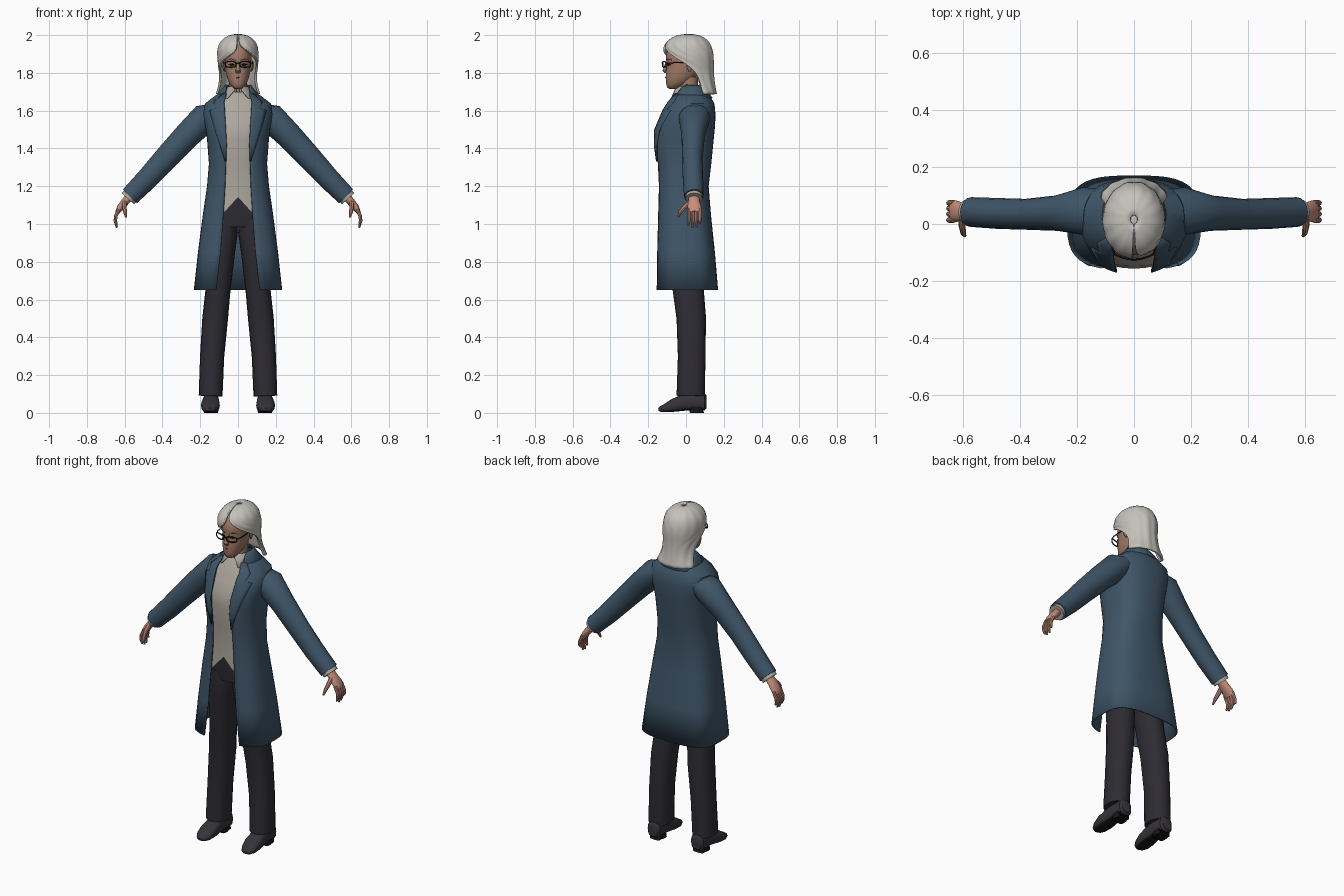
import bpy, bmesh, math
from mathutils import Vector


def material(name, rgb):
    m = bpy.data.materials.new(name)
    m.diffuse_color = (*rgb, 1)
    return m


COAT = material("slate blue cloth", (0.05, 0.092, 0.138))
PANTS = material("charcoal cloth", (0.027, 0.025, 0.033))
SHIRT = material("warm grey cloth", (0.42, 0.385, 0.34))
HAIR = material("silver hair", (0.56, 0.54, 0.50))
FACE = material("tan skin", (0.36, 0.195, 0.135))
HAND = material("pink skin", (0.56, 0.27, 0.20))
LIPS = material("dull rose", (0.27, 0.11, 0.085))
SHOE = material("dark leather", (0.036, 0.032, 0.042))
BLACK = material("black", (0.008, 0.008, 0.009))


def grid(name, rows, mat, wrap=False, cap=False, mirror=False, solid=0, sub=0):
    """Skin a list of equally long point rows."""
    bm = bmesh.new()
    vs = [[bm.verts.new(p) for p in r] for r in rows]
    n = len(rows[0])
    for a, b in zip(vs, vs[1:]):
        for i in range(n if wrap else n - 1):
            j = (i + 1) % n
            bm.faces.new((a[i], a[j], b[j], b[i]))
    if cap:
        bm.faces.new(vs[0])
        bm.faces.new(vs[-1])
    bmesh.ops.recalc_face_normals(bm, faces=bm.faces)
    me = bpy.data.meshes.new(name)
    bm.to_mesh(me)
    bm.free()
    me.materials.append(mat)
    ob = bpy.data.objects.new(name, me)
    bpy.context.collection.objects.link(ob)
    if mirror:
        ob.modifiers.new("mirror", 'MIRROR').use_mirror_merge = False
    if sub:
        ob.modifiers.new("smooth", 'SUBSURF').levels = sub
        ob.modifiers["smooth"].render_levels = sub
    if solid:
        s = ob.modifiers.new("thickness", 'SOLIDIFY')
        s.thickness, s.offset = solid, 0
    return ob


def ring(z, rx, yf, yb, n=2, right=0, left=0, seg=36, ripple=0):
    """Squared oval at height z, left open in front between two angles."""
    cy, ry, pts = (yf + yb) / 2, (yb - yf) / 2, []
    closed = right == 0 and left == 0
    for i in range(seg if closed else seg + 1):
        t = math.radians(right + (360 - right - left) * i / seg)
        s, c = math.sin(t), math.cos(t)
        k = 1 + ripple * math.cos(13 * t)
        pts.append((rx * k * math.copysign(abs(s) ** (2 / n), s),
                    cy - ry * k * math.copysign(abs(c) ** (2 / n), c), z))
    return pts


def tube(name, path, mat, side=(0, 1, 0), seg=16, n=2, mirror=True):
    """Path points are (x, y, z, radius along side, other radius)."""
    P, rows = [Vector(p[:3]) for p in path], []
    for i, p in enumerate(path):
        t = (P[min(i + 1, len(P) - 1)] - P[max(i - 1, 0)]).normalized()
        u = (Vector(side) - t * t.dot(Vector(side))).normalized()
        v = t.cross(u)
        row = []
        for k in range(seg):
            c, s = math.cos(2 * math.pi * k / seg), math.sin(2 * math.pi * k / seg)
            row.append(P[i] + u * p[3] * math.copysign(abs(c) ** (2 / n), c)
                       + v * p[4] * math.copysign(abs(s) ** (2 / n), s))
        rows.append(row)
    return grid(name, rows, mat, wrap=True, cap=True, mirror=mirror)


# Long open coat: z, half width, front y, back y, opening half width, squareness
coat = [(.65, .23, -.157, .166, .115, 3.2), (.85, .208, -.153, .149, .092, 3),
        (1.05, .182, -.148, .128, .077, 2.8), (1.2, .16, -.145, .116, .068, 2.6),
        (1.32, .15, -.152, .13, .064, 2.5), (1.45, .16, -.168, .143, .062, 2.5),
        (1.52, .17, -.16, .15, .066, 2.5), (1.58, .183, -.13, .152, .07, 2.5),
        (1.635, .172, -.1, .147, .076, 2.4), (1.675, .12, -.078, .125, .072, 2.2),
        (1.7, .078, -.058, .1, .058, 2)]
rows = []
for z, rx, yf, yb, gap, n in coat:
    a = math.degrees(math.asin((gap / rx) ** (n / 2)))
    rows.append(ring(z, rx, yf, yb, n, a, a))
grid("coat_body", rows, COAT, solid=.008)


def coat_y(z, x):
    for a, b in zip(coat, coat[1:]):
        if a[0] <= z <= b[0]:
            f = (z - a[0]) / (b[0] - a[0])
            _, rx, yf, yb, _, n = [p + (q - p) * f for p, q in zip(a, b)]
            return (yf + yb) / 2 - (yb - yf) / 2 * max(0, 1 - (x / rx) ** n) ** (1 / n)


# Notched lapels lying on the coat front
lapel = [(1.69, .06, .08), (1.645, .074, .128), (1.61, .07, .118), (1.6, .07, .15),
         (1.5, .064, .122), (1.42, .06, .095), (1.33, .062, .068)]
grid("lapels", [[(x, coat_y(z, x) - .009, z) for x in
                 [i + (o - i) * k / 4 for k in range(5)]] for z, i, o in lapel],
     COAT, mirror=True, solid=.006)
grid("coat_collar", [ring(1.735, .066, -.03, .085, 2, 62, 62),
                     ring(1.715, .08, -.055, .105, 2, 50, 50),
                     ring(1.665, .125, -.085, .137, 2.2, 38, 38)], COAT, solid=.007)

# Sleeves and cuffs
tube("sleeves", [(.1, .045, 1.595, .075, .05), (.175, .045, 1.562, .084, .077),
                 (.27, .038, 1.468, .062, .07), (.38, .034, 1.35, .054, .064),
                 (.48, .037, 1.24, .054, .058), (.572, .042, 1.147, .052, .052)], COAT)
tube("shirt_cuffs", [(.55, .042, 1.17, .045, .044), (.583, .042, 1.134, .045, .044)], SHIRT)

# Hands with fingers and thumbs
tube("palms", [(.565, .042, 1.155, .026, .022), (.6, .042, 1.115, .032, .021),
               (.625, .045, 1.085, .038, .018), (.638, .045, 1.062, .034, .012)], HAND)
for name, y, tip in (("index", .014, .992), ("middle", .035, .98),
                     ("ring", .055, .983), ("little", .074, 1.005)):
    tube(name + "_fingers", [(.63, y, 1.08, .01, .01), (.648, y, 1.04, .01, .01),
                             (.649, y, 1.015, .009, .009), (.641, y, tip, .005, .005)],
         HAND, seg=8)
tube("thumbs", [(.6, .03, 1.12, .014, .016), (.602, -.008, 1.09, .012, .013),
                (.598, -.032, 1.062, .010, .010), (.592, -.042, 1.035, .005, .005)],
     HAND, side=(1, 0, 0), seg=8)

# Shirt inside the coat, with a pointed front hem
shirt = grid("shirt", [ring(z, rx - .013, yf + .012, yb - .013, n)
                       for z, rx, yf, yb, _, n in coat[2:]], SHIRT, wrap=True)
for v in shirt.data.vertices:
    if v.co.z < 1.1:
        v.co.z = max(1.045, 1.14 - 1.1 * abs(v.co.x))
grid("shirt_collar", [ring(1.69, .055, -.048, .062, 2, 6, 6),
                      ring(1.725, .053, -.042, .06, 2, 10, 10),
                      ring(1.71, .064, -.062, .07, 2, 16, 16),
                      ring(1.665, .092, -.095, .085, 2, 36, 36)], SHIRT, solid=.004)

# Trousers
grid("hips", [ring(.985, .145, -.108, .092, 2.5), ring(1.06, .142, -.115, .095, 2.5),
              ring(1.16, .13, -.118, .09, 2.5)], PANTS, wrap=True, cap=True)
tube("trouser_legs", [(.145, .025, .09, .075, .063), (.137, .03, .3, .073, .064),
                      (.121, .028, .5, .078, .068), (.106, .012, .65, .082, .066),
                      (.086, -.005, .85, .095, .07), (.073, -.01, .96, .1, .072),
                      (.072, -.01, 1.03, .098, .068)], PANTS, n=2.3)

# Shoes: soles dark, low heel at the back
shoe = tube("shoes", [(.143, .108, .058, .03, .035), (.143, .098, .058, .041, .045),
                      (.143, .03, .06, .042, .045), (.144, -.02, .052, .045, .042),
                      (.146, -.065, .04, .05, .035), (.148, -.11, .025, .044, .022),
                      (.148, -.135, .02, .03, .015), (.148, -.146, .018, .012, .008)],
            SHOE, side=(1, 0, 0), n=2.8)
shoe.data.materials.append(BLACK)
for p in shoe.data.polygons:
    p.material_index = int(p.normal.z < -.8)
heel = tube("shoe_heels", [(.143, .045, 0, .038, .036), (.143, .062, .03, .04, .042)],
            BLACK, side=(1, 0, 0), n=3)
for v in heel.data.vertices:
    v.co.z = 0 if v.co.z < .015 else .03
    v.co.y = min(v.co.y, .104)

# Head and neck
head = [(1.716, .018, -.09, -.05), (1.724, .03, -.1, -.03), (1.745, .046, -.106, .01),
        (1.775, .058, -.107, .05), (1.81, .066, -.106, .075), (1.845, .069, -.1, .085),
        (1.88, .071, -.107, .09), (1.92, .07, -.1, .09), (1.955, .055, -.075, .08),
        (1.975, .025, -.03, .05)]
grid("head", [ring(*r, 2.15) for r in head], FACE, wrap=True, cap=True)
tube("neck", [(0, .02, 1.64, .055, .052), (0, .012, 1.7, .048, .046),
              (0, .015, 1.78, .05, .048)], FACE, mirror=False)
tube("nose", [(0, -.098, 1.86, .006, .007), (0, -.108, 1.835, .008, .009),
              (0, -.113, 1.812, .012, .014), (0, -.106, 1.801, .006, .012)],
     FACE, mirror=False, seg=10)
tube("lips", [(-.023, -.097, 1.775, .004, .002), (0, -.105, 1.776, .006, .007),
              (.023, -.097, 1.775, .004, .002)], LIPS, mirror=False, seg=8)
tube("ears", [(.071, .02, 1.808, .006, .004), (.075, .018, 1.825, .013, .007),
              (.078, .022, 1.848, .018, .008), (.074, .022, 1.866, .01, .004)],
     FACE, seg=10)
tube("eyes", [(.018, -.0995, 1.843, .003, .002), (.033, -.094, 1.845, .004, .006),
              (.048, -.083, 1.843, .003, .002)], BLACK, seg=8)
tube("eyebrows", [(.014, -.105, 1.868, .003, .003), (.036, -.096, 1.874, .003, .004),
                  (.055, -.078, 1.868, .002, .002)], LIPS, seg=6)


# Glasses
def wire(name, pts, cyclic, r):
    cu = bpy.data.curves.new(name, 'CURVE')
    cu.dimensions, cu.bevel_depth, cu.bevel_resolution = '3D', r, 1
    sp = cu.splines.new('POLY')
    sp.points.add(len(pts) - 1)
    for q, p in zip(sp.points, pts):
        q.co = (*p, 1)
    sp.use_cyclic_u = cyclic
    cu.materials.append(BLACK)
    bpy.context.collection.objects.link(bpy.data.objects.new(name, cu))


for s, word in ((-1, "left"), (1, "right")):
    lens = []
    for k in range(20):
        t = 2 * math.pi * k / 20
        c, d = math.cos(t), math.sin(t)
        x = .039 + .028 * math.copysign(abs(c) ** .6, c)
        lens.append((s * x, -.124 + 4 * x * x, 1.845 + .015 * math.copysign(abs(d) ** .6, d)))
    wire(word + "_glasses_rim", lens, True, .0035)
    wire(word + "_glasses_arm", [(s * .067, -.106, 1.85), (s * .077, -.08, 1.853),
                                 (s * .079, .02, 1.858)], False, .003)
wire("glasses_bridge", [(-.012, -.123, 1.85), (0, -.127, 1.852), (.012, -.123, 1.85)],
     False, .0035)

# Hair swept from a side parting: z, half width, front y, back y, right and left opening
hair = [(2.0, .012, 0, .03, 3, 3), (1.994, .05, -.05, .075, 3, 3),
        (1.972, .082, -.09, .112, 3, 3), (1.94, .1, -.113, .131, 8, 3),
        (1.91, .105, -.12, .139, 34, 8), (1.88, .106, -.117, .142, 58, 36),
        (1.85, .104, -.11, .142, 82, 68), (1.81, .098, -.1, .142, 103, 98),
        (1.76, .096, -.07, .145, 108, 106), (1.72, .104, -.03, .152, 102, 102),
        (1.688, .114, .01, .158, 95, 95)]
grid("hair", [ring(z, rx, yf, yb, 2, r, l, 64, .016) for z, rx, yf, yb, r, l in hair],
     HAIR, solid=.012, sub=1)
tube("hair_crown", [(0, .015, 1.94, .1, .085), (0, .012, 1.968, .085, .068),
                    (0, .015, 1.997, .03, .025)], HAIR, mirror=False, seg=24)

# Shading
for ob in list(bpy.context.scene.objects):
    if ob.type == 'MESH':
        bpy.ops.object.select_all(action='DESELECT')
        ob.select_set(True)
        bpy.context.view_layer.objects.active = ob
        bpy.ops.object.shade_smooth_by_angle(angle=math.radians(40))
